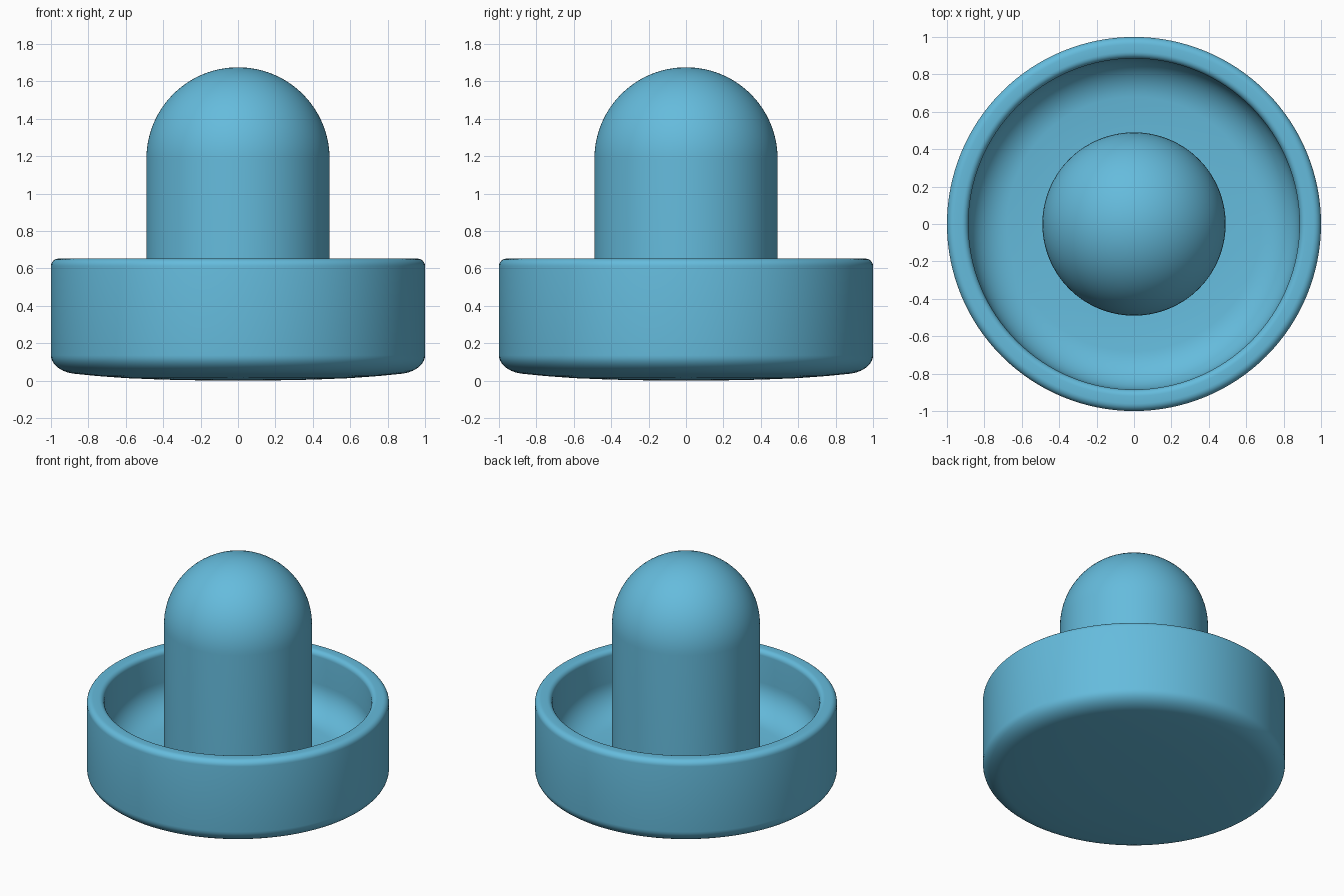
import bpy, math

if "Cube" in bpy.data.objects:
    bpy.data.objects.remove(bpy.data.objects["Cube"])

mat = bpy.data.materials.new("blue_plastic")
mat.diffuse_color = (0.13, 0.50, 0.72, 1)
mat.use_nodes = True
mat.node_tree.nodes["Principled BSDF"].inputs["Base Color"].default_value = mat.diffuse_color


def arc(cx, cz, rx, rz, a0, a1, n):
    """Points (radius, height) along an elliptical arc, angles in degrees."""
    pts = []
    for i in range(n + 1):
        a = math.radians(a0 + (a1 - a0) * i / n)
        pts.append((cx + rx * math.cos(a), cz + rz * math.sin(a)))
    return pts


def lathe(name, profile, segs=128):
    """Revolve a profile that starts and ends on the z axis."""
    verts, rings = [], []
    for r, z in profile:
        if r < 1e-5:
            rings.append([len(verts)] * segs)
            verts.append((0, 0, z))
        else:
            rings.append(list(range(len(verts), len(verts) + segs)))
            verts += [(r * math.cos(2 * math.pi * k / segs),
                       r * math.sin(2 * math.pi * k / segs), z) for k in range(segs)]
    faces = []
    for a, b in zip(rings, rings[1:]):
        for k in range(segs):
            j = (k + 1) % segs
            quad = list(dict.fromkeys((a[k], a[j], b[j], b[k])))
            faces.append(quad)
    mesh = bpy.data.meshes.new(name)
    mesh.from_pydata(verts, [], faces)
    mesh.materials.append(mat)
    obj = bpy.data.objects.new(name, mesh)
    bpy.context.collection.objects.link(obj)
    bpy.context.view_layer.objects.active = obj
    obj.select_set(True)
    bpy.ops.object.shade_smooth_by_angle(angle=math.radians(40))
    obj.select_set(False)
    return obj


# Dish: gently domed underside, upright wall, rounded rim and bowl inside
dish = [(0, 0), (0.2, 0.001), (0.4, 0.005), (0.6, 0.013), (0.75, 0.024)]
dish += arc(0.85, 0.135, 0.15, 0.10, -80, 0, 10)
dish += arc(0.96, 0.612, 0.04, 0.04, 0, 90, 6)
dish += arc(0.92, 0.617, 0.035, 0.035, 90, 180, 6)
dish += arc(0.66, 0.42, 0.225, 0.21, 0, -85, 12)
dish += [(0.49, 0.2), (0, 0.195)]
lathe("dish", dish)

# Handle: straight post with a hemispherical top
handle = [(0, 0.15), (0.49, 0.15)] + arc(0, 1.185, 0.49, 0.49, 0, 90, 24)
handle[-1] = (0, 1.675)
lathe("handle", handle)
